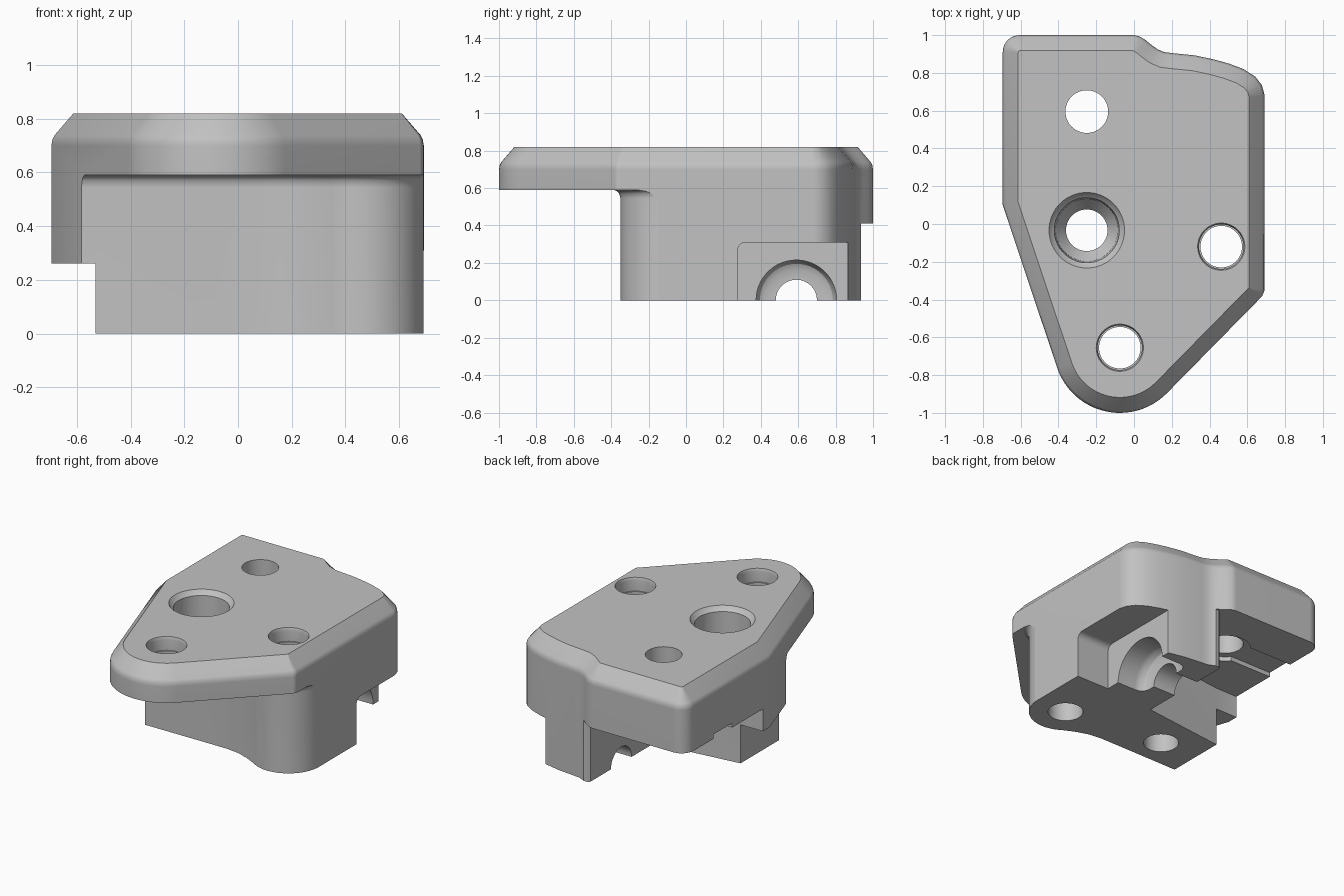
import bpy, bmesh
from math import cos, sin, radians, pi
from mathutils import Vector, Matrix

if "Cube" in bpy.data.objects:
    bpy.data.objects.remove(bpy.data.objects["Cube"])

metal = bpy.data.materials.new("plain_grey")
metal.use_nodes = True
GREY = (0.54, 0.54, 0.54, 1)
metal.diffuse_color = GREY
metal.node_tree.nodes["Principled BSDF"].inputs["Base Color"].default_value = GREY


def arc(cx, cy, r, a0, a1, n):
    steps = [radians(a0 + (a1 - a0) * i / n) for i in range(n + 1)]
    return [(cx + r * cos(a), cy + r * sin(a)) for a in steps]


def inset(points, amount):
    """Move a counter-clockwise outline inwards with mitred corners."""
    pts = [Vector(p) for p in points]
    result = []
    for i, p in enumerate(pts):
        d1 = (p - pts[i - 1]).normalized()
        d2 = (pts[(i + 1) % len(pts)] - p).normalized()
        n1, n2 = Vector((-d1.y, d1.x)), Vector((-d2.y, d2.x))
        result.append(p + (n1 + n2) * amount / (1 + n1.dot(n2)))
    return result


def finish(bm, name):
    bmesh.ops.recalc_face_normals(bm, faces=bm.faces)
    mesh = bpy.data.meshes.new(name)
    bm.to_mesh(mesh)
    bm.free()
    mesh.materials.append(metal)
    obj = bpy.data.objects.new(name, mesh)
    bpy.context.collection.objects.link(obj)
    return obj


def loft(name, outline, levels):
    """Stack inset copies of an outline; levels are (z, inset)."""
    bm = bmesh.new()
    rings = [[bm.verts.new((p.x, p.y, z)) for p in inset(outline, a)] for z, a in levels]
    n = len(outline)
    for low, high in zip(rings, rings[1:]):
        for i in range(n):
            j = (i + 1) % n
            bm.faces.new((low[i], low[j], high[j], high[i]))
    bm.faces.new(rings[0])
    bm.faces.new(rings[-1])
    return finish(bm, name)


def box(name, low, high, round_edge=0):
    bm = bmesh.new()
    bmesh.ops.create_cube(bm, size=1)
    low, high = Vector(low), Vector(high)
    for v in bm.verts:
        v.co = Vector([(low[k] + high[k]) / 2 + v.co[k] * (high[k] - low[k]) for k in range(3)])
    if round_edge:
        # Round the edge along x at the low-y, high-z corner
        edges = [e for e in bm.edges
                 if all(v.co.y < low.y + .01 and v.co.z > high.z - .01 for v in e.verts)]
        bmesh.ops.bevel(bm, geom=edges, offset=round_edge, segments=6, profile=.5, affect='EDGES')
    return finish(bm, name)


def drill(name, position, profile, along_x=False):
    """Turned cutter; profile is a list of (radius, height)."""
    bm = bmesh.new()
    n = 64
    rings = [[bm.verts.new((r * cos(2 * pi * i / n), r * sin(2 * pi * i / n), h))
              for i in range(n)] for r, h in profile]
    for a, b in zip(rings, rings[1:]):
        for i in range(n):
            j = (i + 1) % n
            bm.faces.new((a[i], a[j], b[j], b[i]))
    bm.faces.new(rings[0])
    bm.faces.new(rings[-1])
    if along_x:
        bm.transform(Matrix.Rotation(pi / 2, 4, 'Y'))
    bm.transform(Matrix.Translation(position))
    return finish(bm, name)


# Main block with a chamfered top rim
outline = (arc(-.075, -.65, .35, 198.6, 315, 24)
           + [(.678, -.383), (.691, -.352), (.692, .68), (.677, .735), (.642, .78), (.58, .82),
              (.5, .85), (.42, .872), (.32, .893), (.2, .905), (.16, .91), (.125, .925),
              (.09, .95), (.06, .975), (.03, .993), (0, 1)]
           + arc(-.605, .91, .09, 90, 180, 8) + [(-.695, .1)])
block = loft("bracket_block", outline,
             [(0, 0), (.7, 0), (.722, .004), (.74, .013), (.82, .082)])

# Undercut below the overhanging nose, with a cove at its top
front_curve = ([(-1, -.237), (-.53, -.235), (-.08, -.232), (.08, -.232), (.17, -.243), (.25, -.27)]
               + arc(.462, -.12, .23, 235, 354, 20))
undercut_outline = [(-1, -1.3), (1, -1.3), (1, -.144)] + front_curve[::-1]
cutters = [loft("undercut", undercut_outline,
                [(-.1, 0), (.545, 0), (.57, .007), (.583, .018), (.59, .035)])]

# Stepped recesses in the underside
slot_outline = [(-1, .17), (-.53, .175), (.07, .245), (.07, .92), (.085, .932),
                (.12, .935), (.12, 1.2), (-1, 1.2)]
cutters += [
    box("side_shelf", (-1, -.6, -.1), (-.53, .5, .26)),
    loft("rear_slot", slot_outline, [(-.2, 0), (.41, 0)]),
    box("side_pocket", (.445, .275, -.1), (1, 1.2, .31), .045),
    box("keyway", (-1, .5, .3), (-.25, .7, .44)),
    drill("keyway_end", (-.25, .595, 0), [(.16, .3), (.16, .44)]),
]

# Half-round passage across the rear leg
cutters.append(drill("cross_bore", (0, .59, 0),
                     [(.11, -.1), (.11, .24), (.165, .24), (.195, .255), (.21, .28),
                      (.215, .31), (.215, .6)], True))

# Vertical bolt holes
cutters.append(drill("rear_hole", (-.25, .595, 0), [(.113, -.1), (.113, .9)]))
for name, x, y in (("nose_hole", -.075, -.655), ("side_hole", .462, -.12)):
    cutters.append(drill(name, (x, y, 0),
                         [(.11, -.1), (.11, .73), (.118, .73), (.118, .8),
                          (.125, .82), (.125, .9)]))
cutters.append(drill("main_hole", (-.25, -.033, 0),
                     [(.11, -.1), (.11, .38), (.165, .45), (.172, .79), (.185, .8),
                      (.2, .82), (.2, .9)]))

bpy.ops.object.select_all(action='DESELECT')
block.select_set(True)
bpy.context.view_layer.objects.active = block
for cutter in cutters:
    cutter.hide_render = True
    mod = block.modifiers.new(cutter.name, 'BOOLEAN')
    mod.operation = 'DIFFERENCE'
    mod.solver = 'EXACT'
    mod.object = cutter
    bpy.ops.object.modifier_apply(modifier=mod.name)
    bpy.data.objects.remove(cutter)

# Smooth curves, crisp edges, clean flats
bpy.ops.object.shade_smooth_by_angle(angle=radians(28))
flats = block.modifiers.new("even_shading", 'WEIGHTED_NORMAL')
flats.keep_sharp = True
